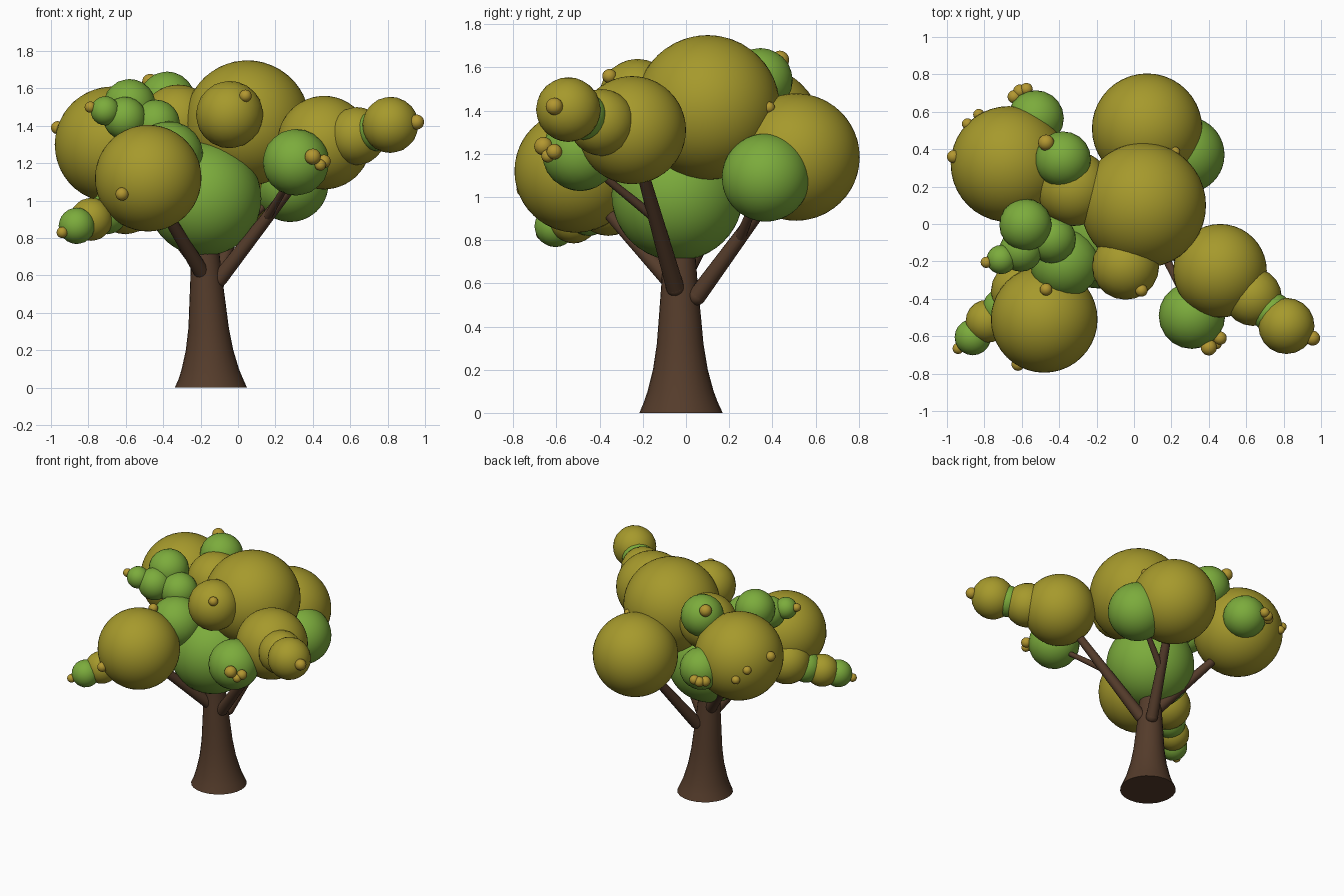
import bpy, bmesh, math
from mathutils import Vector


def material(name, color):
    m = bpy.data.materials.new(name)
    m.diffuse_color = (*color, 1)
    return m


BARK = material("bark", (0.09, 0.045, 0.024))
OLIVE = material("olive_leaf", (0.38, 0.32, 0.025))
GREEN = material("green_leaf", (0.20, 0.41, 0.045))
BUD = material("bud", (0.45, 0.31, 0.03))


def finish(name, bm, mat):
    bmesh.ops.recalc_face_normals(bm, faces=bm.faces)
    for f in bm.faces:
        f.smooth = len(f.verts) <= 4
    me = bpy.data.meshes.new(name)
    bm.to_mesh(me)
    bm.free()
    me.materials.append(mat)
    ob = bpy.data.objects.new(name, me)
    bpy.context.collection.objects.link(ob)
    return ob


def ball(name, x, y, z, r, mat):
    bm = bmesh.new()
    bmesh.ops.create_icosphere(bm, subdivisions=4 if r > 0.19 else 3, radius=r)
    ob = finish(name, bm, mat)
    ob.location = (x, y, z)


def tube(name, rings, sides=20, tilt=False):
    """Loft circular rings (x, y, z, radius); tilted rings face along the path."""
    bm = bmesh.new()
    axis = Vector(rings[-1][:3]) - Vector(rings[0][:3])
    rot = axis.to_track_quat('Z', 'Y').to_matrix()
    loops = []
    for x, y, z, r in rings:
        loop = []
        for i in range(sides):
            a = 2 * math.pi * i / sides
            p = Vector((r * math.cos(a), r * math.sin(a), 0))
            loop.append(bm.verts.new(Vector((x, y, z)) + (rot @ p if tilt else p)))
        loops.append(loop)
    for a, b in zip(loops, loops[1:]):
        for i in range(sides):
            j = (i + 1) % sides
            bm.faces.new((a[i], a[j], b[j], b[i]))
    bm.faces.new(loops[0])
    bm.faces.new(loops[-1])
    finish(name, bm, BARK)


# Flared trunk
tube("trunk", [(-.145, -.023, 0, .193), (-.145, -.024, .05, .171), (-.148, -.025, .1, .153),
               (-.152, -.026, .2, .127), (-.157, -.027, .32, .108), (-.163, -.028, .45, .097),
               (-.170, -.030, .6, .084), (-.178, -.032, .78, .072)], 24)

# Branches: start, end, start radius, end radius
branches = {
    "right_branch": ((-.10, -.05, .58), (.42, -.24, 1.25), .042, .024),
    "right_twig": ((.15, -.14, .90), (.30, -.45, 1.15), .023, .015),
    "back_branch": ((-.12, .05, .54), (.05, .46, 1.10), .042, .026),
    "back_twig": ((-.03, .25, .81), (.22, .35, 1.05), .025, .015),
    "front_branch": ((-.19, -.07, .61), (-.45, -.46, 1.04), .042, .026),
    "left_branch": ((-.21, .0, .66), (-.62, .28, 1.18), .042, .025),
}
for name, (a, b, ra, rb) in branches.items():
    tube(name, [(*a, ra), (*b, rb)], 14, True)
    ball(name + "_root", *a, ra, BARK)

# Olive foliage clumps (x, y, z, radius)
olive = [
    (.05, .10, 1.415, .335), (.07, .51, 1.185, .295), (-.67, .32, 1.30, .31),
    (-.48, -.51, 1.12, .285), (.46, -.25, 1.31, .25), (.635, -.39, 1.345, .155),
    (.815, -.545, 1.405, .15), (-.045, -.225, 1.46, .18), (-.32, .19, 1.42, .20),
    (-.60, -.36, .985, .165), (-.785, -.52, .90, .115),
]
for i, c in enumerate(olive):
    ball(f"olive_clump_{i + 1}", *c, OLIVE)

# Green foliage clumps
green = [
    (-.18, -.04, 1.01, .305), (.28, .37, 1.09, .204), (.31, -.49, 1.205, .178),
    (.74, -.475, 1.375, .11), (-.38, .345, 1.54, .15), (-.58, -.005, 1.51, .14),
    (-.605, -.14, 1.44, .115), (-.71, -.19, 1.48, .078), (-.44, -.08, 1.41, .13),
    (-.37, -.21, 1.24, .185), (-.525, .565, 1.26, .15), (-.70, -.45, .93, .11),
    (-.862, -.605, .865, .097),
]
for i, c in enumerate(green):
    ball(f"green_clump_{i + 1}", *c, GREEN)

# Small buds on the clumps
buds = [
    (.955, -.61, 1.42, .04), (.40, -.66, 1.235, .043), (.46, -.61, 1.21, .036),
    (.44, -.64, 1.19, .03), (.04, -.355, 1.56, .033), (-.47, .435, 1.635, .043),
    (-.79, -.205, 1.50, .03), (-.64, .68, 1.235, .036), (-.61, .71, 1.235, .036),
    (-.575, .72, 1.245, .034), (-.89, .535, 1.33, .03), (-.965, .36, 1.39, .035),
    (-.83, .585, 1.26, .03), (-.62, -.75, 1.035, .035), (-.47, -.35, 1.37, .033),
    (.22, .385, 1.415, .027), (-.94, -.665, .83, .03),
]
for i, c in enumerate(buds):
    ball(f"bud_{i + 1}", *c, BUD)
